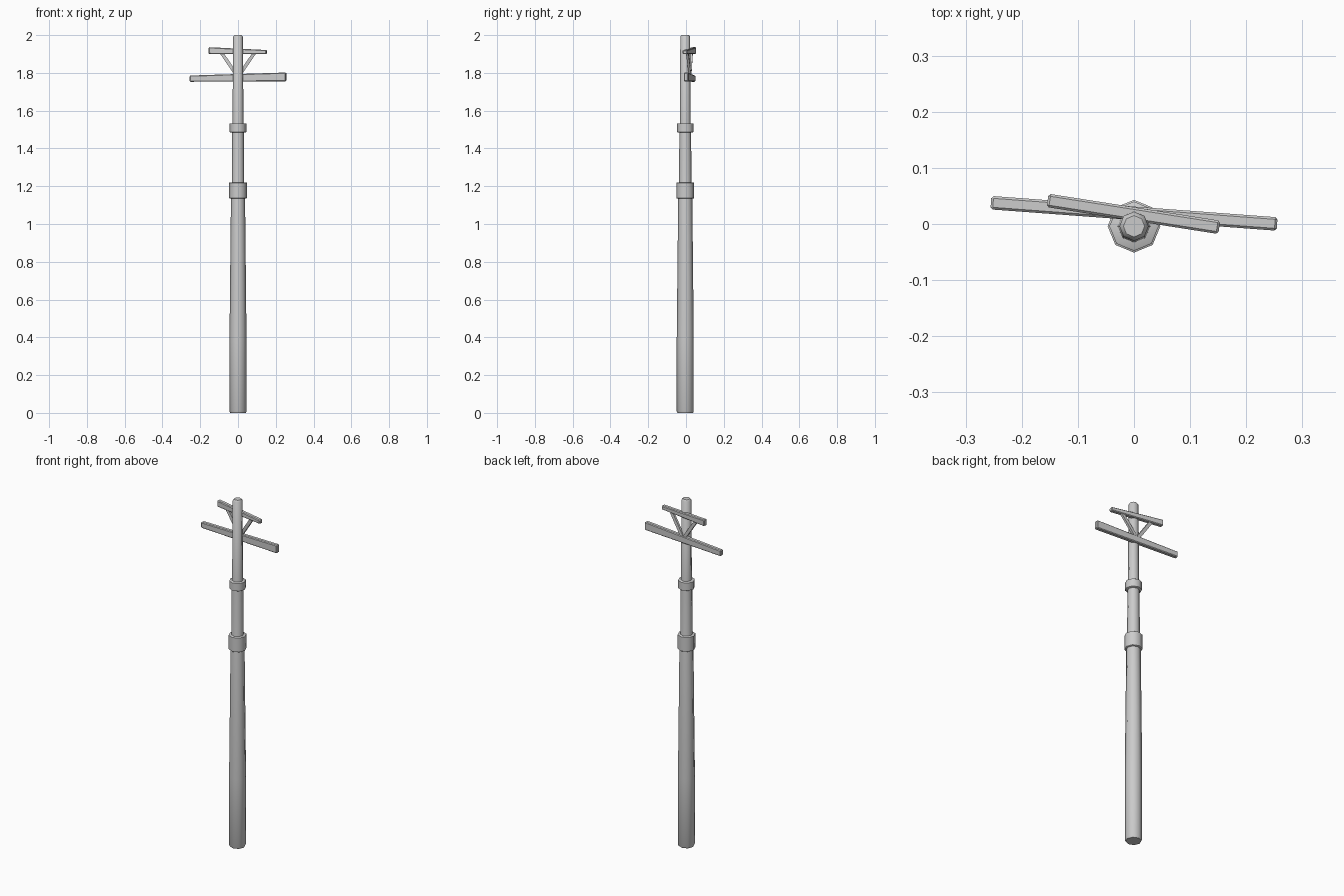
import bpy, bmesh, math
from mathutils import Vector, Matrix

if "Cube" in bpy.data.objects:
    bpy.data.objects.remove(bpy.data.objects["Cube"])

CY = -0.004  # pole axis offset in y


def finish(name, bm, smooth):
    bmesh.ops.recalc_face_normals(bm, faces=bm.faces)
    me = bpy.data.meshes.new(name)
    bm.to_mesh(me)
    bm.free()
    ob = bpy.data.objects.new(name, me)
    bpy.context.collection.objects.link(ob)
    if smooth:
        bpy.ops.object.select_all(action='DESELECT')
        ob.select_set(True)
        bpy.context.view_layer.objects.active = ob
        bpy.ops.object.shade_smooth_by_angle(angle=math.radians(46))
    return ob


def lathe(name, profile, sides=8, turn=0.0):
    """Closed solid from (radius, z) rings, with a vertex facing +y."""
    bm = bmesh.new()
    rings = []
    for r, z in profile:
        rings.append([bm.verts.new((r * math.sin(turn + 2 * math.pi * i / sides),
                                    CY + r * math.cos(turn + 2 * math.pi * i / sides), z))
                      for i in range(sides)])
    for a, b in zip(rings, rings[1:]):
        for i in range(sides):
            j = (i + 1) % sides
            bm.faces.new((a[i], a[j], b[j], b[i]))
    bm.faces.new(rings[0])
    bm.faces.new(rings[-1])
    return finish(name, bm, True)


def beam(name, left, right, width, bevel):
    """Tapered bar; each end is (x, y, z_low, z_high)."""
    bm = bmesh.new()
    d = Vector((right[0] - left[0], right[1] - left[1])).normalized()
    n = Vector((-d.y, d.x)) * width / 2
    ends = []
    for x, y, lo, hi in (left, right):
        ends.append([bm.verts.new((x + s * n.x, y + s * n.y, z))
                     for s, z in ((-1, lo), (1, lo), (1, hi), (-1, hi))])
    a, b = ends
    bm.faces.new(a)
    bm.faces.new(b)
    for i in range(4):
        j = (i + 1) % 4
        bm.faces.new((a[i], a[j], b[j], b[i]))
    bmesh.ops.recalc_face_normals(bm, faces=bm.faces)
    bmesh.ops.bevel(bm, geom=bm.edges[:], offset=bevel, segments=1, affect='EDGES')
    return finish(name, bm, False)


def strut(name, p, q, thick, depth):
    """Square bar running from p to q."""
    p, q = Vector(p), Vector(q)
    axis = (q - p).normalized()
    side = axis.cross(Vector((0, 1, 0))).normalized()
    back = side.cross(axis)
    rot = Matrix((side, back, axis)).transposed().to_4x4()
    m = Matrix.Translation((p + q) / 2) @ rot @ Matrix.Diagonal((thick, depth, (q - p).length, 1))
    bm = bmesh.new()
    bmesh.ops.create_cube(bm, size=1, matrix=m)
    return finish(name, bm, False)


# Tapered pole with chamfered ends
lathe("pole", [(0.041, 0), (0.045, 0.008), (0.045, 0.40), (0.037, 1.17),
               (0.033, 1.20), (0.031, 1.51), (0.029, 1.53), (0.026, 1.992), (0.019, 2.0)])

# Metal collars
for name, r, lo, hi in (("lower_collar", 0.047, 1.135, 1.22),
                        ("upper_collar", 0.044, 1.485, 1.533)):
    lathe(name, [(r - 0.003, lo), (r, lo + 0.002), (r, hi - 0.002), (r - 0.003, hi)])

# Crossarms, slightly skewed and tapered
beam("lower_crossarm", (-0.255, 0.038, 1.753, 1.786), (0.255, 0.0, 1.755, 1.802), 0.024, 0.004)
beam("upper_crossarm", (-0.154, 0.042, 1.900, 1.936), (0.152, -0.006, 1.899, 1.921), 0.024, 0.004)

# V braces between the arms
for name, x, y in (("left_brace", -0.09, 0.030), ("right_brace", 0.09, 0.006)):
    strut(name, (x * 0.05, 0.022, 1.785), (x, y, 1.91), 0.018, 0.013)
